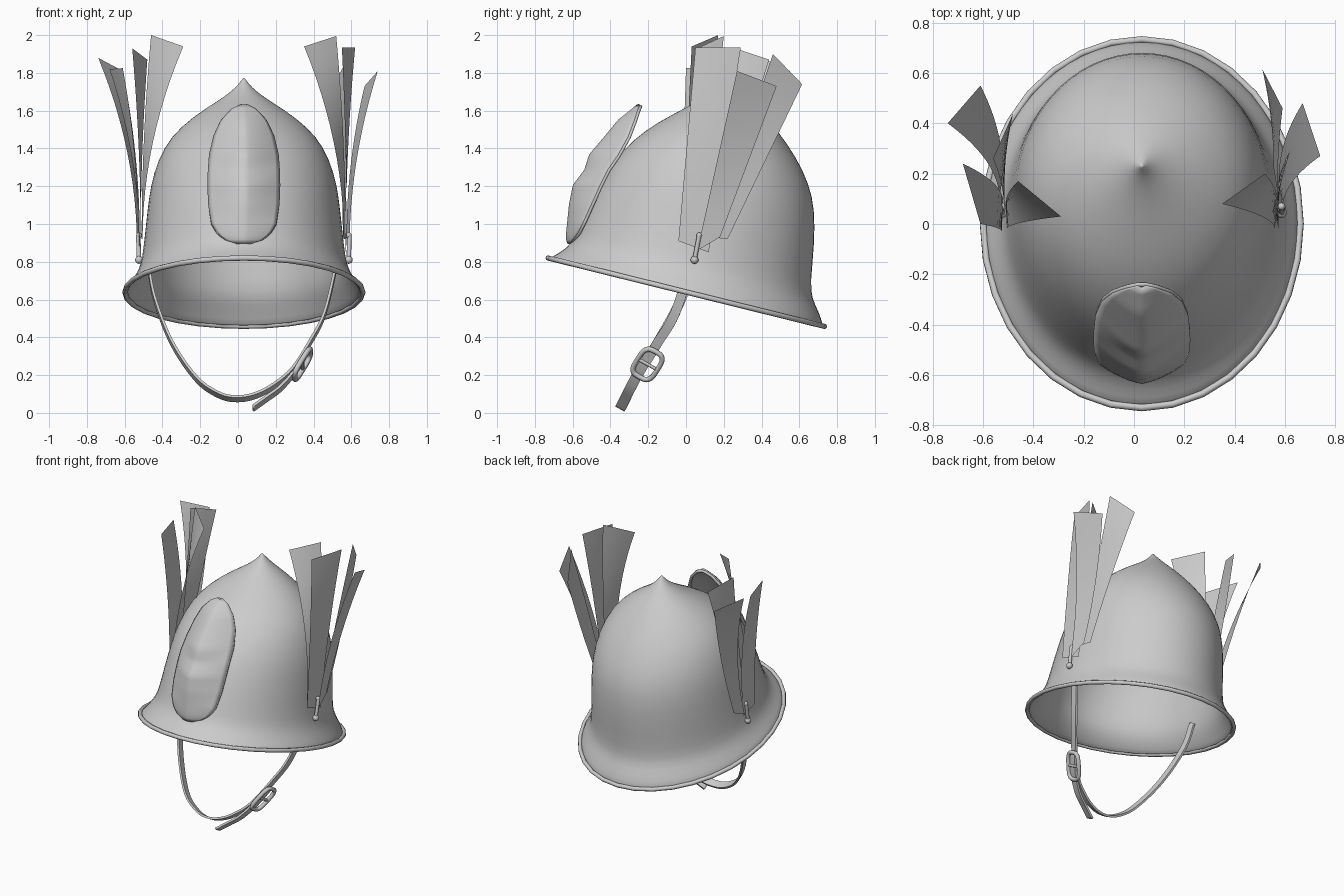
import bpy, bmesh, math
from mathutils import Vector

cube = bpy.data.objects.get("Cube")
if cube:
    bpy.data.objects.remove(cube)

grey = bpy.data.materials.new("plain grey")
grey.use_nodes = True
grey.diffuse_color = (0.6, 0.6, 0.6, 1)
grey.node_tree.nodes["Principled BSDF"].inputs["Base Color"].default_value = (0.6, 0.6, 0.6, 1)

CX = 0.031  # sideways centre of the shell


def finish(obj, angle=40):
    obj.data.materials.append(grey)
    bpy.ops.object.select_all(action="DESELECT")
    obj.select_set(True)
    bpy.context.view_layer.objects.active = obj
    bpy.ops.object.shade_smooth_by_angle(angle=math.radians(angle))
    return obj


def grid(name, rows, closed=False, angle=40):
    """Skin rows of points, each row holding the same number of points."""
    bm = bmesh.new()
    vs = [[bm.verts.new(p) for p in row] for row in rows]
    n = len(rows[0])
    for a, b in zip(vs, vs[1:]):
        for i in range(n if closed else n - 1):
            j = (i + 1) % n
            bm.faces.new((a[i], a[j], b[j], b[i]))
    bmesh.ops.remove_doubles(bm, verts=bm.verts, dist=0.0005)
    mesh = bpy.data.meshes.new(name)
    bm.to_mesh(mesh)
    bm.free()
    obj = bpy.data.objects.new(name, mesh)
    bpy.context.collection.objects.link(obj)
    return finish(obj, angle)


def tube(name, points, radius, cyclic=False):
    curve = bpy.data.curves.new(name, "CURVE")
    curve.dimensions = "3D"
    curve.bevel_depth = radius
    curve.bevel_resolution = 2
    curve.use_fill_caps = True
    sp = curve.splines.new("POLY")
    sp.points.add(len(points) - 1)
    for p, co in zip(sp.points, points):
        p.co = (*co, 1)
    sp.use_cyclic_u = cyclic
    obj = bpy.data.objects.new(name, curve)
    bpy.context.collection.objects.link(obj)
    bpy.context.view_layer.objects.active = obj
    bpy.ops.object.select_all(action="DESELECT")
    obj.select_set(True)
    bpy.ops.object.convert(target="MESH")
    return finish(bpy.context.view_layer.objects.active, 50)


def lookup(table, z):
    """Linear lookup in (z, value, ...) entries sorted by rising z."""
    for a, b in zip(table, table[1:]):
        if z <= b[0]:
            t = max(0, (z - a[0]) / (b[0] - a[0]))
            return [u + (v - u) * t for u, v in zip(a[1:], b[1:])]
    return list(table[-1][1:])


def smooth_path(pts, steps=6):
    """Catmull-Rom path through the points."""
    p = [Vector(q) for q in pts]
    p = [2 * p[0] - p[1]] + p + [2 * p[-1] - p[-2]]
    out = []
    for a, b, c, d in zip(p, p[1:], p[2:], p[3:]):
        for k in range(steps):
            t = k / steps
            out.append(0.5 * (2 * b + (c - a) * t + (2 * a - 5 * b + 4 * c - d) * t**2
                              + (3 * b - a - 3 * c + d) * t**3))
    return out + [p[-2]]


# Shell: tilted oval rings given as front y, front z, back y, back z, half width
RINGS = [(-0.73, 0.82, 0.733, 0.458, 0.63), (-0.66, 0.855, 0.705, 0.54, 0.588),
         (-0.61, 0.90, 0.67, 0.605, 0.558), (-0.58, 0.95, 0.662, 0.69, 0.54),
         (-0.53, 1.08, 0.684, 0.89, 0.522), (-0.47, 1.20, 0.685, 1.08, 0.506),
         (-0.40, 1.32, 0.655, 1.21, 0.482), (-0.28, 1.45, 0.588, 1.35, 0.43),
         (-0.15, 1.54, 0.498, 1.48, 0.342), (0.0, 1.617, 0.40, 1.597, 0.212),
         (0.10, 1.67, 0.33, 1.667, 0.11), (0.185, 1.725, 0.275, 1.725, 0.039),
         (0.22, 1.765, 0.24, 1.765, 0.011), (0.23, 1.776, 0.23, 1.776, 0)]


def oval(ring, n=32):
    yf, zf, yb, zb, hw = ring
    pts = []
    for i in range(n):
        a = math.tau * i / n
        t = (1 - math.cos(a)) / 2
        pts.append(Vector((CX + hw * math.sin(a), yf + (yb - yf) * t, zf + (zb - zf) * t)))
    return pts


shell = grid("helmet_shell", [oval(r) for r in RINGS], closed=True, angle=60)
solid = shell.modifiers.new("thickness", "SOLIDIFY")
solid.thickness = 0.012
solid.offset = -1
shell.modifiers.new("smooth", "SUBSURF").levels = 1
tube("rim_bead", oval(RINGS[0]), 0.014, cyclic=True)

# Front badge: z, half width, edge y, centre y
BADGE = [(0.90, 0.03, -0.605, -0.615), (0.915, 0.085, -0.59, -0.62), (0.95, 0.135, -0.565, -0.62),
         (1.00, 0.165, -0.54, -0.615), (1.10, 0.18, -0.495, -0.605), (1.20, 0.183, -0.45, -0.585),
         (1.28, 0.182, -0.41, -0.525), (1.36, 0.175, -0.355, -0.50), (1.46, 0.152, -0.30, -0.415),
         (1.54, 0.115, -0.27, -0.35), (1.60, 0.06, -0.25, -0.275), (1.622, 0.012, -0.24, -0.25)]
rows, N = [], 16
for k in range(37):
    z = 0.90 + 0.722 * k / 36
    hw, ye, yc = lookup(BADGE, z)
    us = [2 * i / N - 1 for i in range(N + 1)]
    rows.append([(CX + hw * u, ye + (yc - ye) * (0.6 * (1 - u * u) + 0.4 * (1 - abs(u)) ** 1.3), z)
                 for u in us])
badge = grid("front_badge", rows, angle=60)
solid = badge.modifiers.new("thickness", "SOLIDIFY")
solid.thickness = 0.015
solid.offset = 1
edge = [Vector(r[-1]) for r in rows] + [Vector(r[0]) for r in reversed(rows)]
tube("badge_border", edge, 0.009, cyclic=True)

# Plumes: base and tip corners; they rise straight, then curl sideways
def plume(name, b0, b1, t0, t1, curl=2.0):
    b0, b1, t0, t1 = map(Vector, (b0, b1, t0, t1))
    rows = []
    for k in range(13):
        t = k / 12
        row = []
        for w in (0, 0.25, 0.5, 0.75, 1):
            base, tip = b0.lerp(b1, w), t0.lerp(t1, w)
            p = base.lerp(tip, t)
            p.x = base.x + (tip.x - base.x) * t**curl
            row.append(p)
        rows.append(row)
    grid(name, rows)


plume("left_plume_inner", (0.56, -0.02, 0.92), (0.57, 0.09, 0.92), (0.35, 0.08, 1.94), (0.52, 0.20, 1.995))
plume("left_plume_broad", (0.575, -0.04, 0.91), (0.57, 0.12, 0.85), (0.55, 0.05, 1.935), (0.62, 0.29, 1.935))
plume("left_plume_outer", (0.59, 0.06, 0.86), (0.575, 0.18, 0.93), (0.74, 0.27, 1.81), (0.67, 0.48, 1.73))
plume("left_plume_rear", (0.57, 0.13, 0.93), (0.555, 0.22, 0.92), (0.59, 0.46, 1.90), (0.51, 0.615, 1.74))
plume("right_plume_inner", (-0.505, -0.02, 0.92), (-0.51, 0.08, 0.92), (-0.29, 0.03, 1.94), (-0.46, 0.17, 2.0))
plume("right_plume_front", (-0.525, -0.03, 0.90), (-0.52, 0.09, 0.86), (-0.61, 0.0, 1.825), (-0.68, 0.24, 1.82))
plume("right_plume_middle", (-0.515, 0.05, 0.90), (-0.515, 0.14, 0.90), (-0.56, 0.26, 1.93), (-0.48, 0.44, 1.87))
plume("right_plume_rear", (-0.535, 0.10, 0.88), (-0.52, 0.20, 0.92), (-0.74, 0.40, 1.88), (-0.61, 0.55, 1.81))

# Pins holding the plumes
for side, name in ((1, "left"), (-1, "right")):
    x = CX + side * 0.555
    tube(name + "_pin", [(x, 0.045, 0.81), (x + side * 0.004, 0.07, 0.94)], 0.012)
    for part, r, y, z in (("foot", 0.021, 0.045, 0.81), ("head", 0.015, 0.07, 0.94)):
        bpy.ops.mesh.primitive_uv_sphere_add(segments=12, ring_count=8, radius=r, location=(x, y, z))
        bpy.context.object.name = name + "_pin_" + part
        finish(bpy.context.object, 60)

# Chin strap: a flat band hanging forward in a gentle curve
WIDE = Vector((0, 0.87, -0.49))
HANG = [(0, -0.36), (0.2, -0.26), (0.38, -0.145), (0.5, -0.07), (0.66, 0.0), (0.8, 0.03)]


def on_slope(x, z):
    return Vector((x, lookup(HANG, z)[0], z))


def band(name, pts, half=0.026, thick=0.007):
    path = smooth_path(pts)
    rows = []
    for i, p in enumerate(path):
        along = path[min(i + 1, len(path) - 1)] - path[max(i - 1, 0)]
        n = along.cross(WIDE).normalized() * thick
        w = WIDE * half
        rows.append([p - w - n, p + w - n, p + w + n, p - w + n])
    obj = grid(name, rows, closed=True)
    bm = bmesh.new()
    bm.from_mesh(obj.data)
    bmesh.ops.holes_fill(bm, edges=bm.edges, sides=4)
    bmesh.ops.recalc_face_normals(bm, faces=bm.faces)
    bm.to_mesh(obj.data)
    bm.free()


band("chin_strap", [on_slope(x, z) for x, z in (
    (-0.475, 0.78), (-0.44, 0.60), (-0.35, 0.37), (-0.22, 0.18), (-0.1, 0.095), (0, 0.075),
    (0.1, 0.095), (0.2, 0.15), (0.29, 0.23), (0.38, 0.37), (0.46, 0.53), (0.525, 0.80))])
band("strap_tail", [on_slope(x, z) for x, z in (
    (0.37, 0.33), (0.31, 0.23), (0.23, 0.135), (0.15, 0.075), (0.08, 0.025))], 0.028)

# Buckle: rounded frame, cross bar and prong
mid = on_slope(0.33, 0.265) + Vector((0.012, 0.015, -0.008))
along = (on_slope(0.38, 0.36) - on_slope(0.28, 0.20)).normalized()
out = along.cross(WIDE).normalized() * 0.012


def rounded(a):
    c, s = math.cos(a), math.sin(a)
    return (math.copysign(abs(c)**0.6, c) * 0.09, math.copysign(abs(s)**0.6, s) * 0.06)


frame = [mid + along * u + WIDE * v for u, v in (rounded(math.tau * i / 24) for i in range(24))]
tube("buckle_frame", frame, 0.014, cyclic=True)
tube("buckle_bar", [mid - WIDE * 0.06, mid + WIDE * 0.06], 0.009)
tube("buckle_prong", [mid + out, mid - along * 0.09 + out], 0.007)
